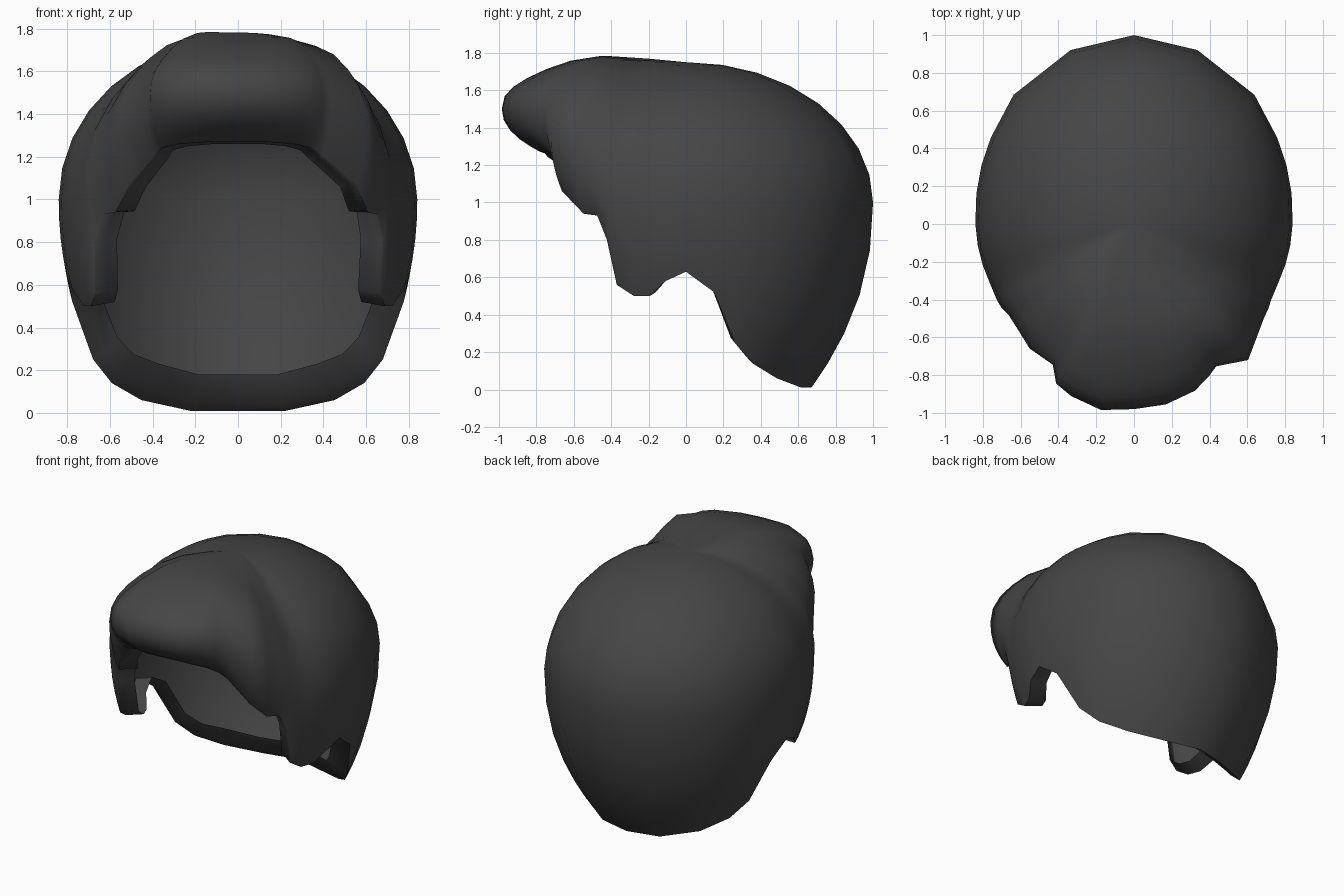
import bpy, bmesh, math

if "Cube" in bpy.data.objects:
    bpy.data.objects.remove(bpy.data.objects["Cube"])

# Half outline, back (90) to front (-90):
# angle, hairline z, widest z, radius right, radius left, hairline radius factor
KEYS = [
    (90, .01, 1.0, 1.0, 1.0, .67), (70, .01, 1.0, .98, .98, .67),
    (47, .06, 1.0, .935, .935, .71), (31, .14, 1.0, .885, .885, .78),
    (21, .25, 1.0, .865, .865, .84), (11, .52, 1.0, .85, .85, .93),
    (0, .63, 1.0, .84, .84, .95), (-8, .58, 1.0, .835, .835, .94),
    (-15, .50, 1.0, .83, .83, .90), (-22, .50, 1.0, .825, .825, .90),
    (-29, .56, 1.05, .83, .83, .92), (-32, .80, 1.1, .84, .83, .95),
    (-36, .93, 1.15, .85, .82, .95), (-42, .94, 1.25, .88, .83, .93),
    (-50, 1.06, 1.35, .94, .86, .92), (-60, 1.2, 1.45, .87, .86, .90),
    (-64, 1.24, 1.48, .90, .94, .87), (-70, 1.26, 1.5, .94, .97, .82),
    (-80, 1.27, 1.5, .97, 1.0, .79), (-90, 1.27, 1.5, .98, .98, .78),
]
CROWN, LOWER = 8, 6


def column(angle, zh, zc, radius, f_end):
    """One strand profile: crown curve, lower sweep, then the inward rim."""
    front = (zc - 1) / .5
    e = 1 - .2 * front
    rz = []
    for i in range(1, CROWN + 1):
        t = math.pi / 2 * i / CROWN
        r = radius * math.sin(t) ** e
        z = zc + (1.75 - zc) * max(math.cos(t), 0) ** e
        z += .05 * front * math.sin(math.pi * r / radius) ** 2
        rz.append((r, z))
    for i in range(1, LOWER + 1):
        s = math.sin(math.pi / 2 * i / LOWER)
        rz.append((radius * (1 - (1 - f_end) * s ** 2.2), zc + (zh - zc) * s))
    # inward rim
    back = max(0, min(1, (angle_height(angle) + .1) / .8))
    r, z = rz[-1]
    rz.append((r - .06, z + .01 + .03 * back))
    rz.append((r - .12, z - .03 * front + .15 * back + .02))
    a = math.radians(angle)
    pts = []
    for r, z in rz:
        x, y = r * math.cos(a), r * math.sin(a)
        # shallow parting groove and swept lump on the front right
        if z > zc:
            z -= .035 * math.exp(-((x - .3) / .25) ** 2 - ((y + .3) / .12) ** 2)
            z += .02 * math.exp(-((x - .4) / .15) ** 2 - ((y + .6) / .15) ** 2)
        pts.append((x, y, z))
    return pts


def angle_height(angle):
    return math.sin(math.radians(angle))


# Full circle of columns: right side front to back, then left side back to front
columns = [column(k[0], k[1], k[2], k[3], k[5]) for k in reversed(KEYS)]
columns += [column(180 - k[0], k[1], k[2], k[4], k[5]) for k in KEYS[1:-1]]

# Skin the columns
bm = bmesh.new()
apex = bm.verts.new((0, 0, 1.75))
grid = [[bm.verts.new(p) for p in col] for col in columns]
for i, a in enumerate(grid):
    b = grid[(i + 1) % len(grid)]
    bm.faces.new((apex, a[0], b[0]))
    for j in range(len(a) - 1):
        bm.faces.new((a[j], a[j + 1], b[j + 1], b[j]))
bmesh.ops.recalc_face_normals(bm, faces=bm.faces)
mesh = bpy.data.meshes.new("hair")
bm.to_mesh(mesh)
bm.free()

hair = bpy.data.objects.new("hair", mesh)
bpy.context.collection.objects.link(hair)
mat = bpy.data.materials.new("dark_hair")
mat.diffuse_color = (.06, .06, .06, 1)
mat.use_nodes = True
mat.node_tree.nodes["Principled BSDF"].inputs["Base Color"].default_value = mat.diffuse_color
mesh.materials.append(mat)
bpy.context.view_layer.objects.active = hair
hair.select_set(True)
bpy.ops.object.shade_smooth_by_angle(angle=math.radians(60))
